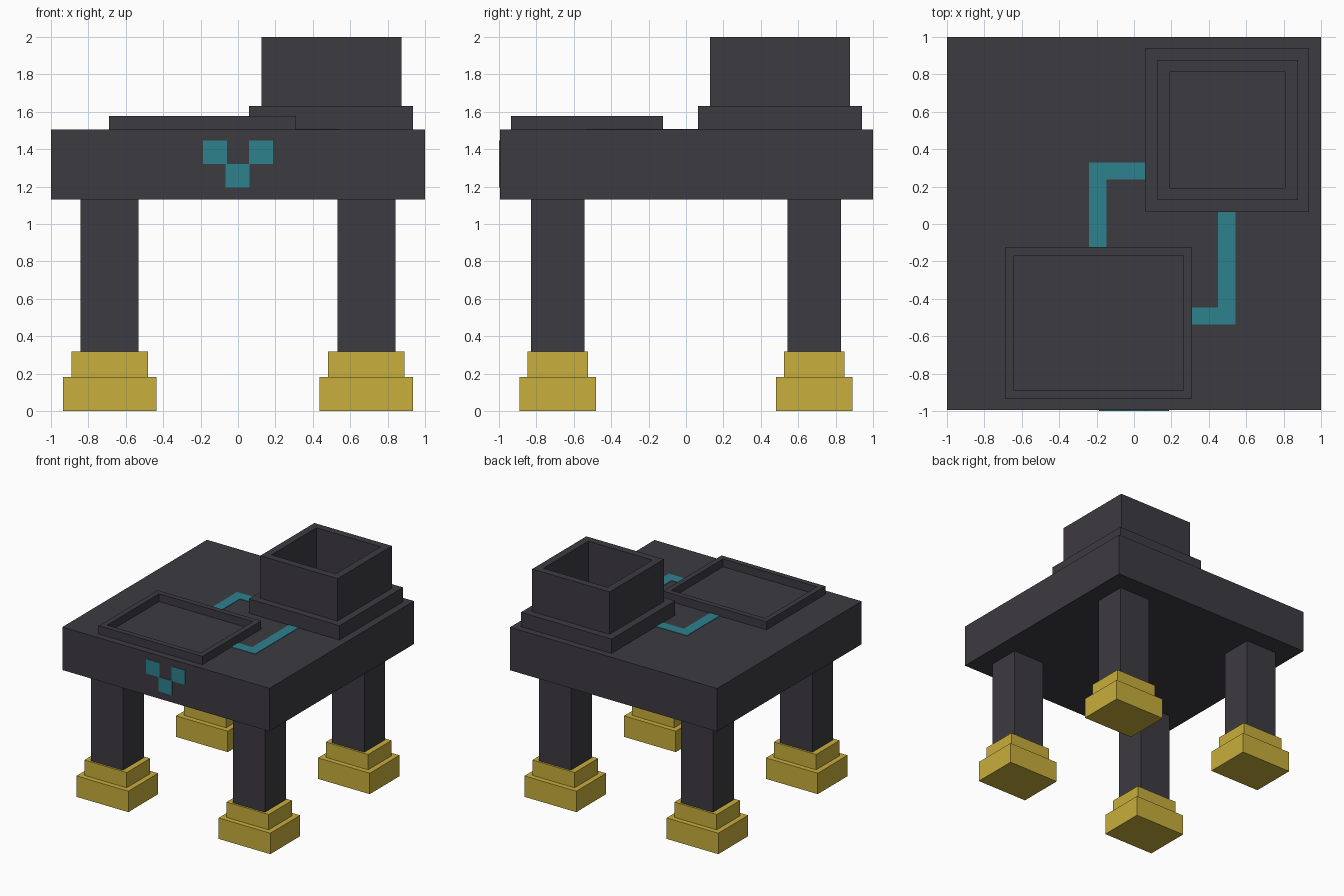
import bpy
import bmesh
from mathutils import Vector

default = bpy.data.objects.get("Cube")
if default:
    bpy.data.objects.remove(default, do_unlink=True)


def material(name, rgb):
    m = bpy.data.materials.new(name)
    m.use_nodes = True
    m.diffuse_color = (*rgb, 1)
    m.node_tree.nodes["Principled BSDF"].inputs["Base Color"].default_value = (*rgb, 1)
    return m


CHARCOAL = material("charcoal", (0.046, 0.043, 0.052))
GOLD = material("gold", (0.578, 0.425, 0.045))
TEAL = material("teal", (0.026, 0.22, 0.27))


def box(name, mat, x, y, z, wall=0, floor=0):
    """Box from (min, max) ranges; a wall thickness hollows it from the top to floor."""
    bm = bmesh.new()
    bmesh.ops.create_cube(bm, size=1)
    for v in bm.verts:
        v.co = Vector([r[0] if c < 0 else r[1] for c, r in zip(v.co, (x, y, z))])
    bm.normal_update()
    if wall:
        top = max(bm.faces, key=lambda f: f.calc_center_median().z)
        bmesh.ops.inset_region(bm, faces=[top], thickness=wall)
        pit = bmesh.ops.extrude_discrete_faces(bm, faces=[top])["faces"][0]
        for v in pit.verts:
            v.co.z = floor
    mesh = bpy.data.meshes.new(name)
    bm.to_mesh(mesh)
    bm.free()
    mesh.materials.append(mat)
    obj = bpy.data.objects.new(name, mesh)
    bpy.context.collection.objects.link(obj)
    return obj


def span(centre, half):
    return (centre - half, centre + half)


TOP = 1.505
PIT = TOP + 0.004

# Table-like body
box("body", CHARCOAL, (-1, 1), (-0.995, 1), (1.13, TOP))

# Four legs with stepped feet
for side, sx in (("left", 1), ("right", -1)):
    for end, sy in (("front", -1), ("back", 1)):
        tag = f"{end}_{side}"
        cx, cy = 0.686 * sx, 0.686 * sy
        box(f"{tag}_leg", CHARCOAL, span(cx, 0.155), span(cy, 0.144), (0.3, 1.14))
        box(f"{tag}_ankle", GOLD, span(cx, 0.204), span(cy, 0.161), (0.17, 0.317))
        box(f"{tag}_foot", GOLD, span(cx, 0.25), span(cy, 0.205), (0, 0.183))

# Hollow chimney with a collar, and a shallow tray
box("chimney_collar", CHARCOAL, (0.06, 0.936), (0.064, 0.94), (TOP, 1.63), 0.1, PIT)
box("chimney", CHARCOAL, (0.125, 0.873), (0.128, 0.876), (TOP, 2), 0.091, PIT)
box("tray", CHARCOAL, (-0.69, 0.311), (-0.936, -0.124), (TOP, 1.577), 0.067, PIT)

# Flat channels joining tray and chimney
LINE = (TOP - 0.002, TOP + 0.004)
box("back_channel_long", TEAL, (-0.24, -0.147), (-0.124, 0.33), LINE)
box("back_channel_short", TEAL, (-0.147, 0.06), (0.238, 0.33), LINE)
box("side_channel_long", TEAL, (0.45, 0.543), (-0.538, 0.064), LINE)
box("side_channel_short", TEAL, (0.311, 0.45), (-0.538, -0.446), LINE)

# Three square plates on the front
for name, cx, cz in (("left", 0.124, 1.383), ("right", -0.124, 1.383), ("lower", -0.002, 1.258)):
    box(f"{name}_front_plate", TEAL, span(cx, 0.064), (-1, -0.993), span(cz, 0.063))
